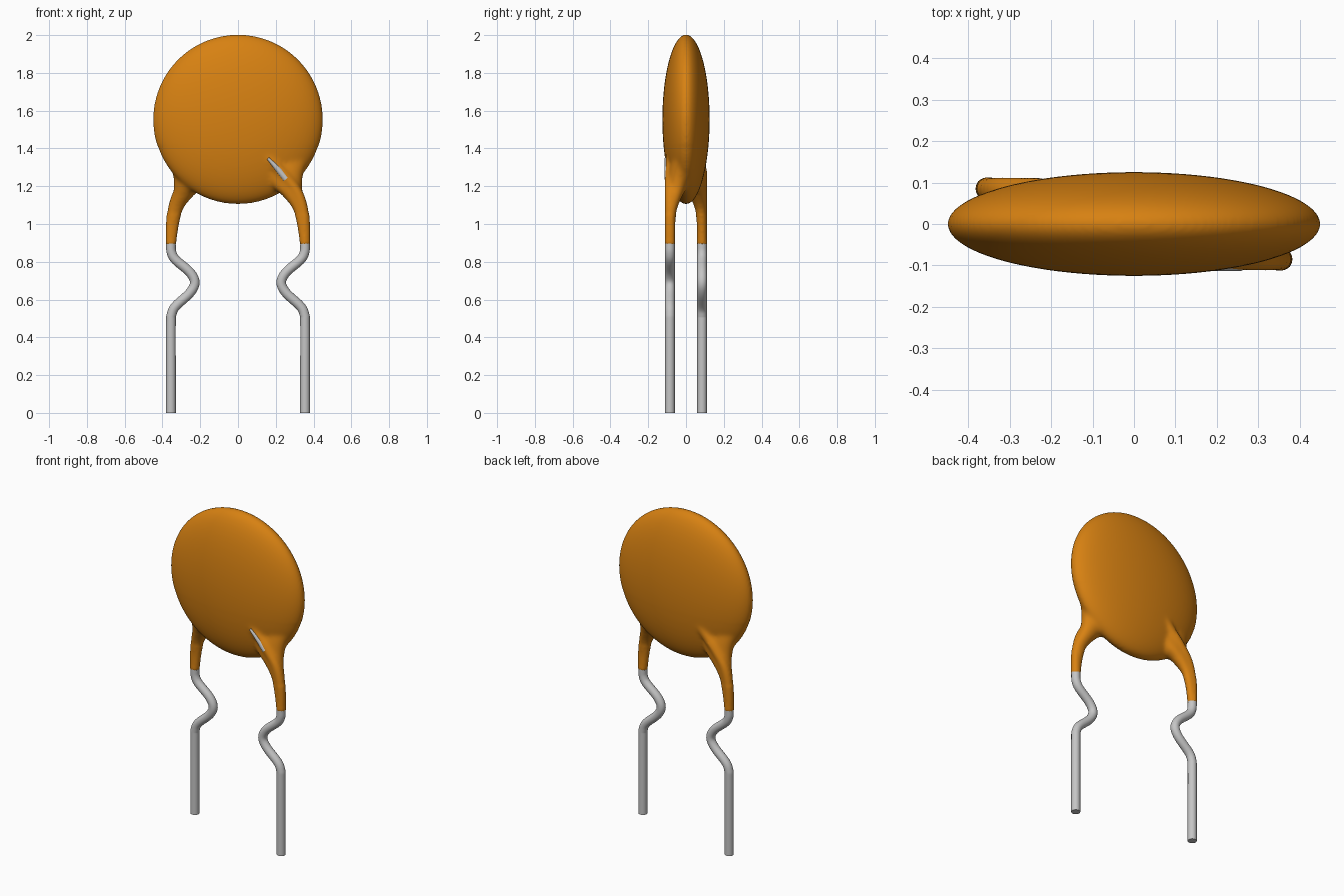
import bpy, bmesh, math
from mathutils import Vector, Matrix

cube = bpy.data.objects.get("Cube")
if cube:
    bpy.data.objects.remove(cube)


def material(name, rgb, rough):
    m = bpy.data.materials.new(name)
    m.use_nodes = True
    m.diffuse_color = (*rgb, 1)
    bsdf = m.node_tree.nodes["Principled BSDF"]
    bsdf.inputs["Base Color"].default_value = (*rgb, 1)
    bsdf.inputs["Roughness"].default_value = rough
    return m


ORANGE = material("orange coating", (0.68, 0.22, 0.006), 0.5)
SILVER = material("silver wire", (0.56, 0.56, 0.56), 0.5)


def spline(keys, steps):
    """Catmull-Rom through rows of numbers."""
    rows = [Vector(k) for k in keys]
    rows = [rows[0] * 2 - rows[1]] + rows + [rows[-1] * 2 - rows[-2]]
    out = []
    for a, b, c, d in zip(rows, rows[1:], rows[2:], rows[3:]):
        for i in range(steps):
            t = i / steps
            out.append(0.5 * (2 * b + (c - a) * t + (2 * a - 5 * b + 4 * c - d) * t * t
                              + (3 * b - a - 3 * c + d) * t ** 3))
    return out + [rows[-2]]


def loft(bm, rows, level=False, sides=24, turn=0.0):
    """Sweep ellipses along rows of (x, y, z, width radius, depth radius)."""
    spin = Matrix.Rotation(turn, 3, 'Z')
    rings = []
    for i, r in enumerate(rows):
        d = rows[min(i + 1, len(rows) - 1)] - rows[max(i - 1, 0)]
        t = Vector((0, 0, 1)) if level else Vector((d[0], 0, d[2])).normalized()
        n = Vector((t.z, 0, -t.x))
        ring = []
        for k in range(sides):
            a = 2 * math.pi * k / sides
            p = Vector(r[:3]) + n * r[3] * math.cos(a) + Vector((0, r[4] * math.sin(a), 0))
            ring.append(bm.verts.new(spin @ p))
        rings.append(ring)
    for lo, hi in zip(rings, rings[1:]):
        for k in range(sides):
            j = (k + 1) % sides
            bm.faces.new((lo[k], lo[j], hi[j], hi[k]))
    bm.faces.new(rings[0][::-1])
    bm.faces.new(rings[-1])


def make_object(name, bm, mat):
    bmesh.ops.recalc_face_normals(bm, faces=bm.faces)
    me = bpy.data.meshes.new(name)
    bm.to_mesh(me)
    bm.free()
    me.materials.append(mat)
    ob = bpy.data.objects.new(name, me)
    bpy.context.collection.objects.link(ob)
    return ob


def shade(ob, angle):
    bpy.ops.object.select_all(action='DESELECT')
    ob.select_set(True)
    bpy.context.view_layer.objects.active = ob
    bpy.ops.object.shade_smooth_by_angle(angle=math.radians(angle))


Y = -0.085
TURNS = (("left", 0.0), ("right", math.pi))

# Kinked bare leads
LEAD = [(0.355, 0.0), (0.355, 0.25), (0.355, 0.47), (0.352, 0.52), (0.33, 0.565), (0.255, 0.635),
        (0.229, 0.69), (0.255, 0.745), (0.33, 0.81), (0.352, 0.85), (0.355, 0.89), (0.355, 0.93)]
for side, turn in TURNS:
    bm = bmesh.new()
    loft(bm, spline([(x, Y, z, 0.0255, 0.0255) for x, z in LEAD], 5), turn=turn)
    shade(make_object(side + "_lead", bm, SILVER), 40)

# Coated body: flattened disc, sleeves over the wire and webs into the disc
SLEEVE = [(0.355, 0.89, 0.0275), (0.355, 0.98, 0.0275), (0.347, 1.07, 0.028), (0.318, 1.16, 0.029),
          (0.26, 1.24, 0.028), (0.20, 1.307, 0.026), (0.14, 1.375, 0.02)]
WEB = [(0.353, Y, 0.90, 0.026, 0.025), (0.346, -0.084, 1.0, 0.034, 0.027),
       (0.330, -0.078, 1.08, 0.042, 0.032), (0.292, -0.062, 1.15, 0.058, 0.045),
       (0.258, -0.046, 1.20, 0.082, 0.056), (0.235, -0.03, 1.28, 0.115, 0.062),
       (0.235, -0.012, 1.38, 0.155, 0.05)]
bm = bmesh.new()
bmesh.ops.create_uvsphere(bm, u_segments=128, v_segments=64, radius=1,
                          matrix=Matrix.Translation((0, 0, 1.553)) @ Matrix.Diagonal((0.449, 0.125, 0.449, 1)))
for side, turn in TURNS:
    loft(bm, spline([(x, Y, z, r, r) for x, z, r in SLEEVE], 6), turn=turn)
    loft(bm, spline(WEB, 6), level=True, turn=turn)
body = make_object("coated_disc", bm, ORANGE)

# Fuse the pieces into one skin
mod = body.modifiers.new("fuse", 'REMESH')
mod.mode = 'VOXEL'
mod.voxel_size = 0.008
bpy.context.view_layer.update()
fused = bpy.data.meshes.new_from_object(body.evaluated_get(bpy.context.evaluated_depsgraph_get()))
body.modifiers.clear()
body.data = fused
if not fused.materials:
    fused.materials.append(ORANGE)

# Relax the skin, most of all where the necks meet the disc
bm = bmesh.new()
bm.from_mesh(fused)
neck = [v for v in bm.verts if 1.05 < v.co.z < 1.42]
upper = [v for v in bm.verts if v.co.z > 0.92]
for i in range(12):
    bmesh.ops.smooth_vert(bm, verts=neck, factor=0.5, use_axis_x=True, use_axis_y=True, use_axis_z=True)
for i in range(2):
    bmesh.ops.smooth_vert(bm, verts=upper, factor=0.5, use_axis_x=True, use_axis_y=True, use_axis_z=True)
bm.to_mesh(fused)
bm.free()
shade(body, 60)

# Sliver of wire showing through the front of the coating
bm = bmesh.new()
loft(bm, spline([(x, r - 0.1135, z, r, r) for x, z, r in
                 ((0.255, 1.238, 0.019), (0.21, 1.292, 0.015), (0.158, 1.348, 0.007))], 5))
shade(make_object("exposed_wire", bm, SILVER), 40)
